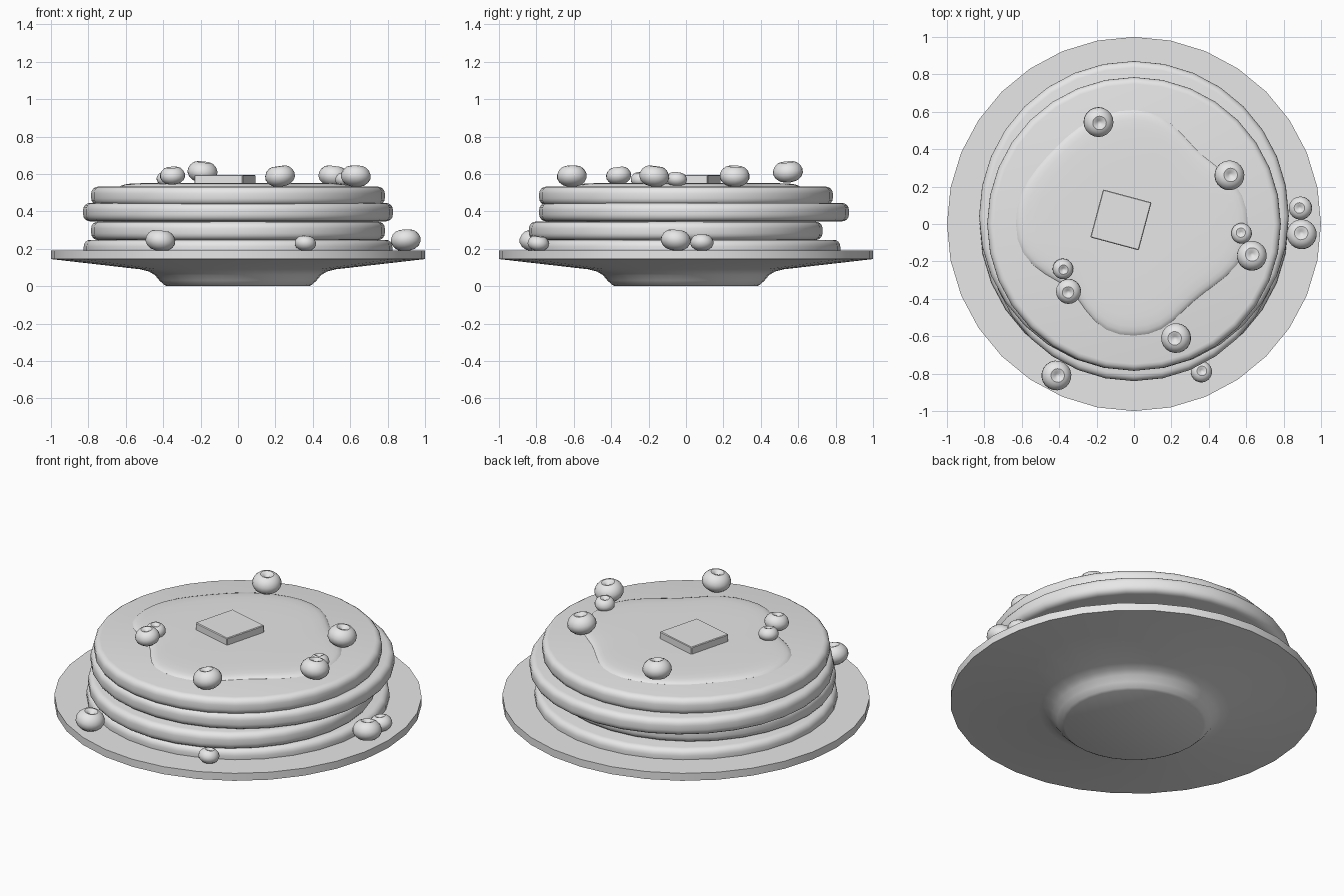
import bpy
import bmesh
from math import sin, cos, pi, radians

cube = bpy.data.objects.get("Cube")
if cube:
    bpy.data.objects.remove(cube)

grey = bpy.data.materials.new("plain_grey")
grey.use_nodes = True
grey.diffuse_color = (0.8, 0.8, 0.8, 1)
grey.node_tree.nodes["Principled BSDF"].inputs["Base Color"].default_value = (0.8, 0.8, 0.8, 1)

parts = []


def finish(name, bm, location=(0, 0, 0), rotation=(0, 0, 0)):
    bmesh.ops.recalc_face_normals(bm, faces=bm.faces)
    mesh = bpy.data.meshes.new(name)
    bm.to_mesh(mesh)
    bm.free()
    mesh.materials.append(grey)
    obj = bpy.data.objects.new(name, mesh)
    obj.location, obj.rotation_euler = location, rotation
    bpy.context.collection.objects.link(obj)
    parts.append(obj)
    return obj


def stack_rings(rings, bottom=None, top=None):
    """Bridge rings of points; close each end with a pole point or a flat face."""
    bm = bmesh.new()
    loops = [[bm.verts.new(p) for p in ring] for ring in rings]
    n = len(loops[0])
    for low, high in zip(loops, loops[1:]):
        for i in range(n):
            j = (i + 1) % n
            bm.faces.new((low[i], low[j], high[j], high[i]))
    for loop, pole in ((loops[0], bottom), (loops[-1], top)):
        if pole is None:
            bm.faces.new(loop)
        else:
            tip = bm.verts.new((0, 0, pole))
            for i in range(n):
                bm.faces.new((loop[i], loop[(i + 1) % n], tip))
    return bm


def circle(r, z, n=32):
    return [(r * cos(2 * pi * i / n), r * sin(2 * pi * i / n), z) for i in range(n)]


# Plate with a raised foot
plate_profile = [(0.38, 0), (0.395, 0.007), (0.42, 0.03), (0.445, 0.06), (0.475, 0.078),
                 (0.52, 0.09), (1, 0.145), (1, 0.19)]
finish("plate", stack_rings([circle(r, z) for r, z in plate_profile]))

# Pancakes: discs with rounded rims, each slid a little off centre
THICK, ROUND = 0.098, 0.036
pancakes = [(0.825, 0, 0.15), (0.785, -0.055, 0.247), (0.828, 0.043, 0.347), (0.785, 0, 0.434)]
for k, (radius, y, z) in enumerate(pancakes):
    rings = []
    for side, base in ((-1, ROUND), (1, THICK - ROUND)):
        for step in range(5):
            a = radians(22.5 * step)
            a = a - pi / 2 if side < 0 else a
            rings.append(circle(radius - ROUND + ROUND * cos(a), base + ROUND * sin(a)))
    finish(f"pancake_{k + 1}", stack_rings(rings), (0, y, z))

# Syrup pool: wavy outline given as radii at even angles
radii = [0.615, 0.61, 0.56, 0.51, 0.54, 0.6, 0.62, 0.61, 0.6, 0.585, 0.6, 0.635,
         0.64, 0.63, 0.55, 0.475, 0.53, 0.6, 0.605, 0.595, 0.53, 0.52, 0.57, 0.625]
layers = [(1, 0.52), (1.01, 0.532), (0.97, 0.545), (0.88, 0.551), (0.5, 0.553)]
rings = [[(s * r * cos(2 * pi * i / 24), s * r * sin(2 * pi * i / 24), z)
          for i, r in enumerate(radii)] for s, z in layers]
syrup = finish("syrup", stack_rings(rings, bottom=0.52, top=0.553))
subsurf = syrup.modifiers.new("soften", "SUBSURF")
subsurf.levels = subsurf.render_levels = 1

# Butter pat
bm = bmesh.new()
bmesh.ops.create_cube(bm, size=1)
bmesh.ops.scale(bm, vec=(0.268, 0.265, 0.05), verts=bm.verts)
bmesh.ops.bevel(bm, geom=bm.edges[:], offset=0.004, segments=1, affect="EDGES")
finish("butter", bm, (-0.07, 0.022, 0.57), (0, 0, radians(-15)))

# Berries: squashed balls with a dimpled crown
berry_profile = [(0.3, -0.66), (0.6, -0.57), (0.85, -0.37), (0.98, -0.12), (0.98, 0.14),
                 (0.86, 0.4), (0.65, 0.6), (0.45, 0.67), (0.28, 0.62), (0.14, 0.5)]
berries = [(-0.19, 0.545, 0.61, 0.081), (0.51, 0.26, 0.587, 0.081), (0.63, -0.17, 0.587, 0.081),
           (0.575, -0.05, 0.57, 0.056), (0.225, -0.61, 0.587, 0.081), (-0.35, -0.36, 0.59, 0.068),
           (-0.38, -0.24, 0.572, 0.056), (-0.415, -0.81, 0.243, 0.081), (0.36, -0.79, 0.228, 0.058),
           (0.897, -0.055, 0.245, 0.081), (0.89, 0.085, 0.232, 0.063)]
for k, (x, y, z, r) in enumerate(berries):
    rings = [circle(r * pr, r * pz, 20) for pr, pz in berry_profile]
    finish(f"berry_{k + 1}", stack_rings(rings, bottom=-0.68 * r, top=0.46 * r),
           (x, y, z), (radians(5), radians(6), k))

# Smooth shading with sharp rims kept
bpy.ops.object.select_all(action="DESELECT")
for obj in parts:
    obj.select_set(True)
bpy.context.view_layer.objects.active = parts[0]
bpy.ops.object.shade_smooth_by_angle(angle=radians(35))
